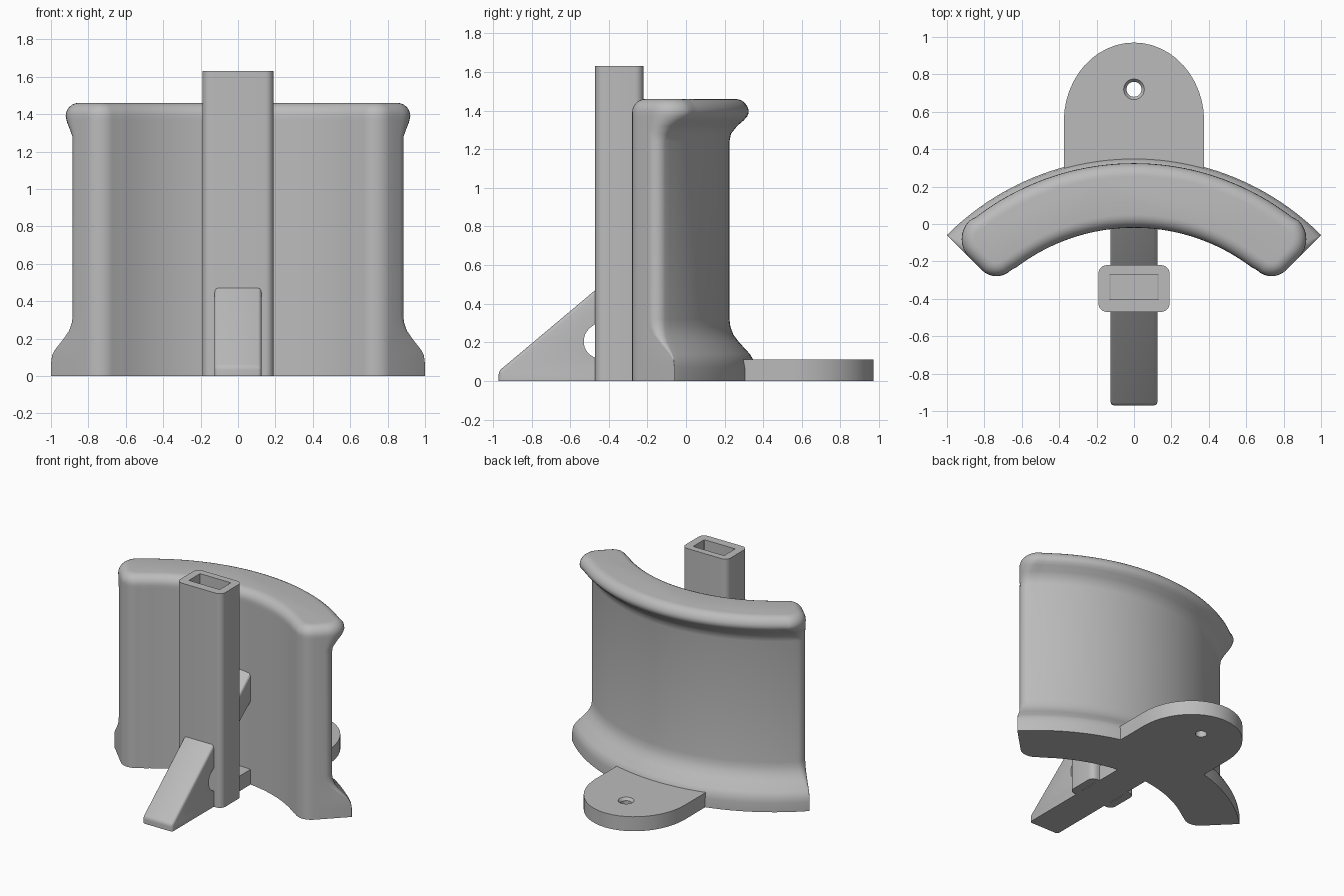
import bpy, bmesh
from math import sin, cos, pi, asin, radians
from mathutils import Vector

cube = bpy.data.objects.get("Cube")
if cube:
    bpy.data.objects.remove(cube, do_unlink=True)

grey = bpy.data.materials.new("plain_grey")
grey.use_nodes = True
colour = (0.5, 0.5, 0.5, 1)
grey.diffuse_color = colour
grey.node_tree.nodes["Principled BSDF"].inputs["Base Color"].default_value = colour


def loft(name, loops):
    """Skin a stack of matching closed loops and cap both ends."""
    bm = bmesh.new()
    rings = [[bm.verts.new(p) for p in loop] for loop in loops]
    for low, high in zip(rings, rings[1:]):
        for i in range(len(low)):
            j = (i + 1) % len(low)
            bm.faces.new((low[i], low[j], high[j], high[i]))
    bm.faces.new(rings[0])
    bm.faces.new(rings[-1])
    bmesh.ops.recalc_face_normals(bm, faces=bm.faces)
    mesh = bpy.data.meshes.new(name)
    bm.to_mesh(mesh)
    bm.free()
    mesh.materials.append(grey)
    obj = bpy.data.objects.new(name, mesh)
    bpy.context.collection.objects.link(obj)
    return obj


def activate(obj):
    bpy.ops.object.select_all(action='DESELECT')
    obj.select_set(True)
    bpy.context.view_layer.objects.active = obj


def cut(obj, cutter):
    mod = obj.modifiers.new("cut", 'BOOLEAN')
    mod.operation, mod.solver, mod.object = 'DIFFERENCE', 'EXACT', cutter
    activate(obj)
    bpy.ops.object.modifier_apply(modifier=mod.name)
    bpy.data.objects.remove(cutter, do_unlink=True)


def finish(obj):
    activate(obj)
    bpy.ops.object.shade_smooth_by_angle(angle=radians(35))


def upright(name, outline, z0, z1):
    return loft(name, [[(x, y, z) for x, y in outline] for z in (z0, z1)])


def sideways(name, outline, half):
    return loft(name, [[(x, y, z) for y, z in outline] for x in (-half, half)])


def rounded_rect(hx, hy, r, cy, steps=6):
    pts = []
    for k, (sx, sy) in enumerate(((1, 1), (-1, 1), (-1, -1), (1, -1))):
        for i in range(steps + 1):
            a = (k + i / steps) * pi / 2
            pts.append((sx * (hx - r) + r * cos(a), cy + sy * (hy - r) + r * sin(a)))
    return pts


# Curved wall: quarter-ring section with filleted ends, varying with height
CENTRE_Y, INNER, END = -1.06, 1.04, pi / 4
radial = Vector((sin(END), cos(END)))
inward = Vector((-cos(END), sin(END)))


def wall_section(z, outer, fillet, inset=0.0):
    ri, ro = INNER + inset, outer - inset
    fi, fo = 0.11 - inset, max(fillet - inset, 0.004)
    half = []
    a_in = END - asin((fi + inset) / ri)
    half += [Vector((sin(a_in * t / 20), cos(a_in * t / 20))) * ri for t in range(1, 20)]
    for r, f, start in ((ri + fi, fi, -pi), (ro - fo, fo, -pi / 2)):
        for i in range(9):
            a = start + pi / 2 * i / 8
            # angle sweeps from facing the centre, to the end plane, to outward
            half.append(radial * (r + f * cos(a)) + inward * (inset + f + f * sin(a)))
    a_out = END - asin((fo + inset) / ro)
    half += [Vector((sin(a_out * t / 24), cos(a_out * t / 24))) * ro for t in range(23, 0, -1)]
    loop = [Vector((0, ri))] + half + [Vector((0, ro))]
    loop += [Vector((-p.x, p.y)) for p in reversed(half)]
    return [(p.x, p.y + CENTRE_Y, z) for p in loop]


layers = [(0, 1.415, 0), (0.07, 1.415, 0), (0.11, 1.408, 0), (0.14, 1.39, 0.01),
          (0.2, 1.335, 0.03), (0.24, 1.305, 0.045), (0.28, 1.29, 0.055),
          (0.32, 1.285, 0.06), (1.24, 1.285, 0.06), (1.28, 1.293, 0.07),
          (1.32, 1.325, 0.09), (1.35, 1.36, 0.12), (1.37, 1.377, 0.135)]
sections = [wall_section(*layer) for layer in layers]
for i in range(7):
    a = pi / 2 * i / 6
    sections.append(wall_section(1.39 + 0.07 * sin(a), 1.385, 0.14, 0.07 * (1 - cos(a))))
finish(loft("curved_wall", sections))

# Hollow square post
post = upright("hollow_post", rounded_rect(0.19, 0.125, 0.045, -0.345), 0, 1.63)
cut(post, upright("post_bore", rounded_rect(0.13, 0.067, 0.004, -0.338), -0.1, 1.8))
finish(post)

# Sloping brace through the post, with a rounded triangular opening
brace = sideways("sloping_brace",
                 [(-0.97, 0), (-0.97, 0.05), (-0.47, 0.47), (0.1, 0.95), (0.1, 0)], 0.125)
bevel = brace.modifiers.new("soft_edges", 'BEVEL')
bevel.width, bevel.segments, bevel.limit_method = 0.018, 3, 'ANGLE'
activate(brace)
bpy.ops.object.modifier_apply(modifier=bevel.name)
for v in brace.data.vertices:      # keep the underside flat on the ground
    if v.co.z < 0.02:
        v.co.z = 0
opening = [(-0.44 + 0.09 * cos(a), 0.205 + 0.09 * sin(a))
           for a in (radians(130 + 14 * i) for i in range(11))]
cut(brace, sideways("brace_opening", [(-0.02, 0.115), (-0.02, 0.64)] + opening, 0.3))
cut(brace, upright("bore_clearance", rounded_rect(0.2, 0.067, 0.004, -0.338), 0.11, 1.8))
finish(brace)

# Rounded mounting tab with a countersunk hole
tab_outline = [(-0.375, 0.2), (0.375, 0.2)]
tab_outline += [(0.375 * cos(pi * i / 24), 0.55 + 0.42 * sin(pi * i / 24)) for i in range(25)]
tab = upright("mounting_tab", tab_outline, 0, 0.11)
cut(tab, loft("screw_hole", [[(r * cos(pi * i / 16), 0.72 + r * sin(pi * i / 16), z)
                              for i in range(32)]
                             for z, r in ((-0.05, 0.04), (0.09, 0.04), (0.12, 0.063))]))
finish(tab)
